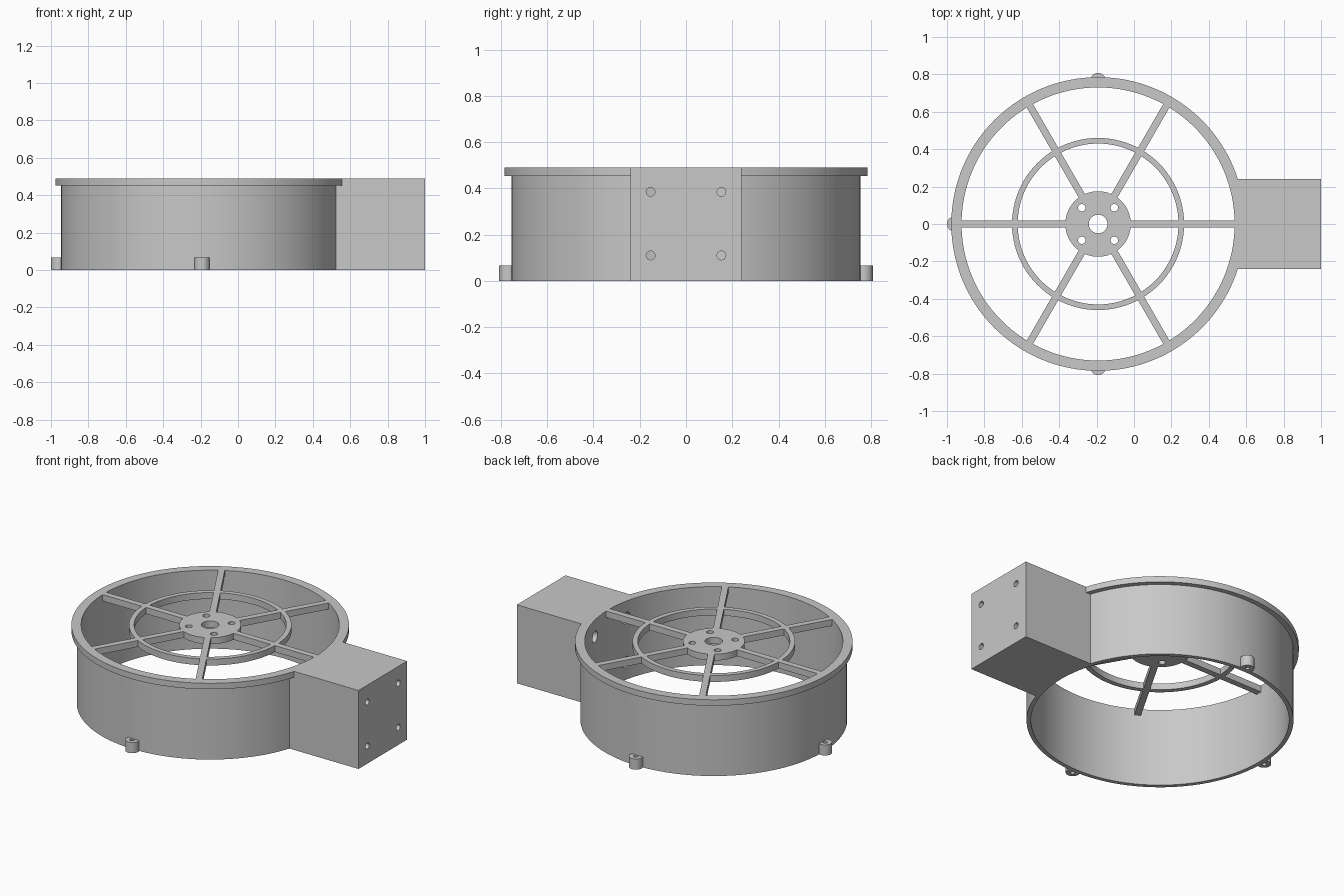
import bpy
import math
from mathutils import Vector

cube = bpy.data.objects.get("Cube")
if cube:
    bpy.data.objects.remove(cube, do_unlink=True)

CX = -0.192        # axis of the round housing
HEIGHT = 0.49
BORE = 0.73

grey = bpy.data.materials.new("plain grey")
grey.use_nodes = True
grey.diffuse_color = (0.58, 0.58, 0.58, 1)
grey.node_tree.nodes["Principled BSDF"].inputs["Base Color"].default_value = (0.58, 0.58, 0.58, 1)


def cylinder(name, radius, x, y, z0, z1, sides=32):
    bpy.ops.mesh.primitive_cylinder_add(vertices=sides, radius=radius, depth=z1 - z0,
                                        location=(x, y, (z0 + z1) / 2))
    ob = bpy.context.object
    ob.name = name
    return ob


def cylinder_x(name, radius, x0, x1, y, z):
    ob = cylinder(name, radius, (x0 + x1) / 2, y, 0, x1 - x0, 24)
    ob.location.z = z
    ob.rotation_euler.y = math.pi / 2
    return ob


def box(name, low, high):
    low, high = Vector(low), Vector(high)
    bpy.ops.mesh.primitive_cube_add(size=1, location=(low + high) / 2)
    ob = bpy.context.object
    ob.name = name
    ob.scale = high - low
    return ob


def combine(target, tool, operation):
    """Apply a boolean and discard the tool."""
    mod = target.modifiers.new("cut", 'BOOLEAN')
    mod.operation = operation
    mod.solver = 'EXACT'
    mod.object = tool
    bpy.context.view_layer.objects.active = target
    bpy.ops.object.modifier_apply(modifier=mod.name)
    bpy.data.objects.remove(tool, do_unlink=True)


def finish(ob):
    ob.data.materials.clear()
    ob.data.materials.append(grey)
    bpy.ops.object.select_all(action='DESELECT')
    ob.select_set(True)
    bpy.context.view_layer.objects.active = ob
    bpy.ops.object.shade_smooth_by_angle(angle=math.radians(30))


# Housing: round wall, top rim and solid mounting block
housing = cylinder("housing", 0.755, CX, 0, 0, HEIGHT, 128)
combine(housing, cylinder("rim", 0.785, CX, 0, 0.453, HEIGHT, 128), 'UNION')
combine(housing, box("mounting_block", (0.4, -0.24, 0), (1, 0.24, HEIGHT)), 'UNION')

# Small drilled lugs at the foot of the wall
lugs = [(0, 1), (-1, 0), (0, -1)]
for dx, dy in lugs:
    combine(housing, cylinder("lug", 0.04, CX + 0.768 * dx, 0.768 * dy, 0, 0.066), 'UNION')
combine(housing, cylinder("bore", BORE, CX, 0, -0.1, 0.6, 128), 'DIFFERENCE')
for dx, dy in lugs:
    combine(housing, cylinder("lug_hole", 0.013, CX + 0.77 * dx, 0.77 * dy, -0.05, 0.1, 16),
            'DIFFERENCE')

# Bolt holes through the block, counterbored from the inside
for y in (-0.153, 0.153):
    for z in (0.11, 0.385):
        combine(housing, cylinder_x("bolt_hole", 0.019, 0.3, 1.1, y, z), 'DIFFERENCE')
        combine(housing, cylinder_x("counterbore", 0.035, 0.3, 0.9, y, z), 'DIFFERENCE')
finish(housing)

# Hub plate with a shaft hole and four screw holes
LOW = HEIGHT - 0.04
hub = cylinder("hub", 0.175, CX, 0, LOW, HEIGHT, 64)
combine(hub, cylinder("shaft_hole", 0.05, CX, 0, 0.3, 0.6), 'DIFFERENCE')
for sx in (-1, 1):
    for sy in (-1, 1):
        combine(hub, cylinder("screw_hole", 0.02, CX + 0.087 * sx, 0.087 * sy, 0.3, 0.6, 24),
                'DIFFERENCE')

# Grille: middle ring joined to the hub by six spokes
grille = cylinder("grille", 0.46, CX, 0, LOW, HEIGHT, 96)
combine(grille, cylinder("ring_gap", 0.43, CX, 0, 0.3, 0.6, 96), 'DIFFERENCE')
combine(grille, hub, 'UNION')
INNER = 0.155
for i in range(6):
    angle = math.radians(60 * i)
    spoke = box("spoke", (INNER, -0.019, LOW), (BORE, 0.019, HEIGHT))
    middle = (INNER + BORE) / 2
    spoke.location.x = CX + middle * math.cos(angle)
    spoke.location.y = middle * math.sin(angle)
    spoke.rotation_euler.z = angle
    combine(grille, spoke, 'UNION')
finish(grille)
